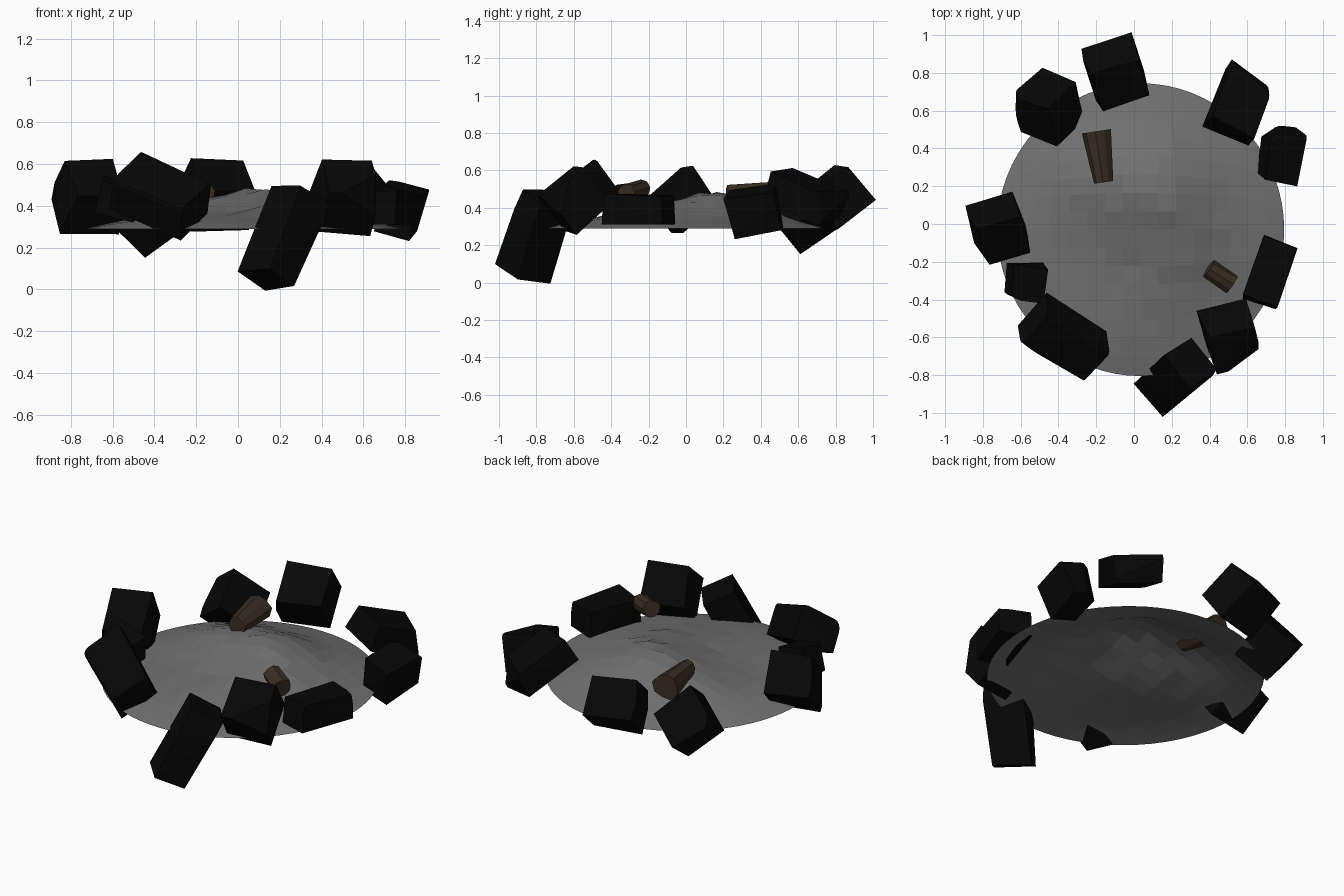
import bpy, bmesh, math, random
from mathutils import Vector, Matrix

if "Cube" in bpy.data.objects:
    bpy.data.objects.remove(bpy.data.objects["Cube"])

random.seed(4)


def material(name, rgb):
    m = bpy.data.materials.new(name)
    m.diffuse_color = (*rgb, 1)
    m.use_nodes = True
    m.node_tree.nodes["Principled BSDF"].inputs["Base Color"].default_value = m.diffuse_color
    return m


STONE = material("charred stone", (0.002, 0.002, 0.002))
ASH = material("ash grey", (0.165, 0.165, 0.165))
WOOD = material("burnt wood", (0.042, 0.029, 0.016))


def finish(bm, name, mat):
    me = bpy.data.meshes.new(name)
    bm.to_mesh(me)
    bm.free()
    me.materials.append(mat)
    ob = bpy.data.objects.new(name, me)
    bpy.context.collection.objects.link(ob)
    return ob


# Ash bed: a square grid rounded into a disc, with soft mounds
def ash_height(x, y, r):
    mounds = ((0.13, 0.19, 0.19, 0.11), (-0.22, 0.28, 0.19, 0.06), (0.24, -0.14, 0.17, 0.05))
    h = 0.068 * (1 - r ** 3)
    for mx, my, w, amp in mounds:
        h += amp * math.exp(-((x - mx) ** 2 + (y - my) ** 2) / (2 * w * w)) * (1 - r ** 4)
    return 0.29 + h + random.uniform(-0.009, 0.009) * (1 - r)


bm = bmesh.new()
bmesh.ops.create_grid(bm, x_segments=16, y_segments=16, size=1)
for v in bm.verts:
    u, w = v.co.x, v.co.y
    dx, dy = u * math.sqrt(1 - w * w / 2), w * math.sqrt(1 - u * u / 2)
    r = min(1, math.hypot(dx, dy))
    x, y = 0.035 + 0.76 * dx, -0.03 + 0.775 * dy
    v.co = (x, y, ash_height(x, y, r))
finish(bm, "ash_bed", ASH)


# Ring stones: tilted bevelled blocks, one side of each chipped off
def stone(i, loc, size, yaw, pitch, roll, chip_angle, chip_dist):
    bm = bmesh.new()
    bmesh.ops.create_cube(bm, size=0.96)
    for v in bm.verts:
        v.co = Vector(c * s for c, s in zip(v.co, size))
        v.co += Vector(random.uniform(-0.012, 0.012) for _ in range(3))
    rot = (Matrix.Rotation(math.radians(yaw), 4, 'Z')
           @ Matrix.Rotation(math.radians(pitch), 4, 'X')
           @ Matrix.Rotation(math.radians(roll), 4, 'Y'))
    bm.transform(rot)
    a = math.radians(chip_angle)
    n = Vector((math.cos(a), math.sin(a), 0.15))
    bmesh.ops.bisect_plane(bm, geom=bm.verts[:] + bm.edges[:] + bm.faces[:],
                           plane_co=n * chip_dist, plane_no=n, clear_outer=True)
    bmesh.ops.convex_hull(bm, input=bm.verts[:])
    bmesh.ops.dissolve_limit(bm, angle_limit=0.02, verts=bm.verts[:], edges=bm.edges[:])
    bm.transform(Matrix.Translation(loc))
    ob = finish(bm, f"ring_stone_{i}", STONE)
    bev = ob.modifiers.new("worn edges", 'BEVEL')
    bev.width, bev.segments = 0.022, 2


stones = [  # location, size, yaw, pitch, roll, chip angle, chip distance
    ((-0.10, 0.80, 0.45), (0.30, 0.27, 0.25), 17, 37, 0, 204, 0.14),
    ((-0.455, 0.615, 0.365), (0.26, 0.26, 0.26), 12, 35.3, 45, 180, 0.17),
    ((0.565, 0.64, 0.465), (0.27, 0.37, 0.17), -22, -24, 6, 49, 0.14),
    ((0.775, 0.37, 0.38), (0.20, 0.28, 0.23), -8, 10, 14, 123, 0.12),
    ((0.72, -0.255, 0.385), (0.18, 0.35, 0.17), -19, 0, 0, 60, 0.18),
    ((0.51, -0.60, 0.44), (0.26, 0.27, 0.25), 12, 40, 5, -49, 0.13),
    ((0.22, -0.805, 0.25), (0.20, 0.24, 0.47), 39, 0, 27, -50, 0.135),
    ((-0.37, -0.605, 0.445), (0.42, 0.26, 0.20), -42, 30, 24, 233, 0.16),
    ((-0.57, -0.305, 0.43), (0.19, 0.19, 0.18), -5, 8, 15, 225, 0.11),
    ((-0.72, -0.03, 0.44), (0.29, 0.27, 0.25), 17, 40, 0, 206, 0.12),
]
for i, s in enumerate(stones, 1):
    stone(i, *s)


# Burnt wood stubs: tapered cylinders with a few gouged facets
def stub(name, a, b, r1, r2):
    a, b = Vector(a), Vector(b)
    bm = bmesh.new()
    bmesh.ops.create_cone(bm, cap_ends=True, segments=9, radius1=r1, radius2=r2,
                          depth=(b - a).length)
    for v in bm.verts:
        k = random.uniform(0.88, 1.1)
        v.co.x *= k
        v.co.y *= k
    rot = (b - a).to_track_quat('Z', 'Y').to_matrix().to_4x4()
    bm.transform(Matrix.Translation((a + b) / 2) @ rot)
    finish(bm, name, WOOD)


stub("wood_stub_back", (-0.205, 0.49, 0.465), (-0.165, 0.22, 0.465), 0.078, 0.052)
stub("wood_stub_front", (0.395, -0.235, 0.50), (0.52, -0.315, 0.475), 0.052, 0.056)
